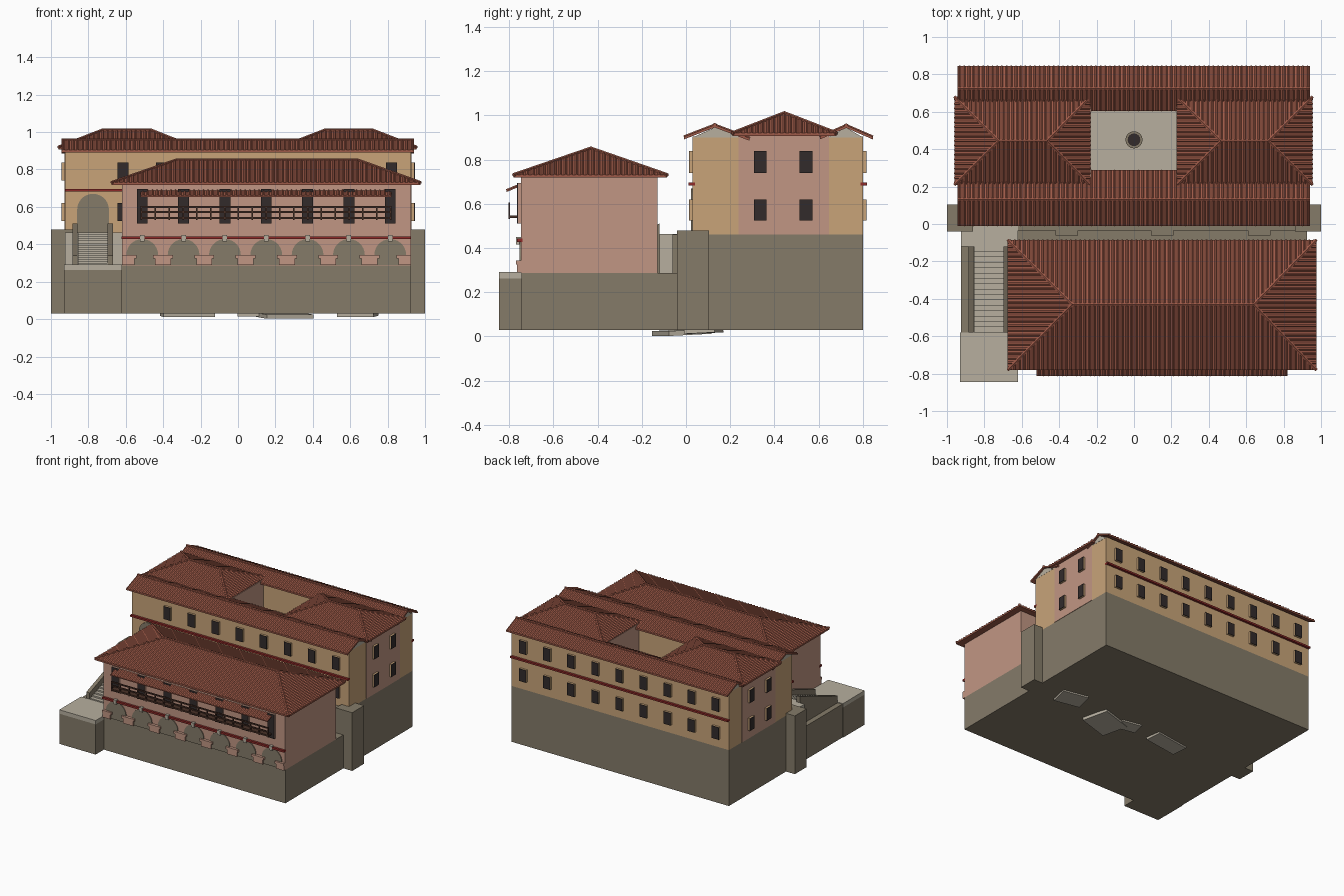
import bpy, bmesh, math
from mathutils import Vector, Matrix

if "Cube" in bpy.data.objects:
    bpy.data.objects.remove(bpy.data.objects["Cube"])


def lin(c):
    c /= 255
    return c / 12.92 if c < 0.04 else ((c + 0.055) / 1.055) ** 2.4


def mat(name, r, g, b):
    m = bpy.data.materials.new(name)
    m.diffuse_color = (lin(r), lin(g), lin(b), 1)
    m.use_nodes = True
    m.node_tree.nodes["Principled BSDF"].inputs["Base Color"].default_value = m.diffuse_color
    return m


TILE = mat("terracotta tile", 158, 90, 72)
WOOD = mat("dark wood", 72, 48, 38)
OCHRE = mat("ochre plaster", 200, 164, 121)
PINK = mat("pink plaster", 193, 150, 131)
STONE = mat("rough stone", 133, 123, 105)
PALE = mat("pale stone", 183, 175, 159)
RED = mat("red band", 142, 42, 40)
DARK = mat("dark opening", 50, 43, 43)


def finish(name, bm, m):
    bmesh.ops.recalc_face_normals(bm, faces=bm.faces)
    me = bpy.data.meshes.new(name)
    bm.to_mesh(me)
    bm.free()
    me.materials.append(m)
    ob = bpy.data.objects.new(name, me)
    bpy.context.collection.objects.link(ob)
    return ob


def add_box(bm, x0, x1, y0, y1, z0, z1):
    mx = Matrix.Translation(((x0 + x1) / 2, (y0 + y1) / 2, (z0 + z1) / 2))
    mx = mx @ Matrix.Diagonal((x1 - x0, y1 - y0, z1 - z0, 1))
    bmesh.ops.create_cube(bm, size=1, matrix=mx)


def boxes(name, m, *dims):
    bm = bmesh.new()
    for d in dims:
        add_box(bm, *d)
    return finish(name, bm, m)


def add_prism(bm, pts, offset):
    a = [bm.verts.new(p) for p in pts]
    b = [bm.verts.new(Vector(p) + Vector(offset)) for p in pts]
    bm.faces.new(a)
    bm.faces.new(b[::-1])
    for i in range(len(a)):
        j = (i + 1) % len(a)
        bm.faces.new((a[i], b[i], b[j], a[j]))


def add_rod(bm, p, q, r, sides=6):
    p, q = Vector(p), Vector(q)
    rot = (q - p).to_track_quat('Z', 'Y').to_matrix().to_4x4()
    bmesh.ops.create_cone(bm, cap_ends=True, segments=sides, radius1=r, radius2=r,
                          depth=(q - p).length, matrix=Matrix.Translation((p + q) / 2) @ rot)


# Rows of cover tiles running up one roof slope, cut short at the hips
def add_ribs(bm, p0, p1, q0, q1, step=0.025):
    p0, p1, q0, q1 = map(Vector, (p0, p1, q0, q1))
    L = (p1 - p0).length
    d = (p1 - p0) / L
    a, b = (q0 - p0).dot(d), (q1 - p0).dot(d)
    up = q0 - p0 - a * d
    n = d.cross(up).normalized()
    if n.z < 0:
        n = -n
    count = round(L / step)
    for i in range(count):
        s = (i + 0.5) * L / count
        h = min(1, s / a if a > 1e-4 else 1, (L - s) / (L - b) if L - b > 1e-4 else 1)
        c = p0 + d * s
        add_prism(bm, [c - d * 0.007, c + n * 0.006, c + d * 0.007], up * h)


def hip_roof(name, x0, x1, y0, y1, z0, rx0, rx1, ry, z1, t=0.012):
    A, B, C, D = [(x, y, z0 + t) for x, y in ((x0, y0), (x1, y0), (x1, y1), (x0, y1))]
    E, F = (rx0, ry, z1), (rx1, ry, z1)
    bm = bmesh.new()
    v = [bm.verts.new(p) for p in (A, B, C, D, E, F)]
    w = [bm.verts.new((p[0], p[1], z0)) for p in (A, B, C, D)]
    for f in ((0, 1, 5, 4), (1, 2, 5), (2, 3, 4, 5), (3, 0, 4)):
        bm.faces.new([v[i] for i in f])
    for i in range(4):
        j = (i + 1) % 4
        bm.faces.new((v[i], w[i], w[j], v[j]))
    bm.faces.new(w)
    add_ribs(bm, A, B, E, F)
    add_ribs(bm, B, C, F, F)
    add_ribs(bm, C, D, F, E)
    add_ribs(bm, D, A, E, E)
    for p, q in ((A, E), (D, E), (B, F), (C, F), (E, F)):
        add_rod(bm, p, q, 0.009)
    return finish(name, bm, TILE)


def slopes(name, x0, x1, planes, t=0.012):
    bm = bmesh.new()
    for ye, ze, yr, zr in planes:
        p0, p1, q0, q1 = (x0, ye, ze), (x1, ye, ze), (x0, yr, zr), (x1, yr, zr)
        add_prism(bm, [p0, p1, q1, q0], (0, 0, -t))
        add_ribs(bm, p0, p1, q0, q1)
    if len(planes) > 1:
        add_rod(bm, (x0, yr, zr), (x1, yr, zr), 0.009)
    return finish(name, bm, TILE)


# Round-headed panel facing the front
def add_arch(bm, x, r, z0, zc, y, t=0.008):
    pts = [(x + r, y, z0)]
    pts += [(x + r * math.cos(math.pi * i / 14), y, zc + r * math.sin(math.pi * i / 14)) for i in range(15)]
    pts += [(x - r, y, z0)]
    add_prism(bm, pts, (0, -t, 0))


# Projecting window surrounds with a dark pane on the outer face
def windows(name, m, axis, side, wall, centres, rows, w=0.058, depth=0.014):
    fr, pn = [], []
    a, b = sorted((wall - side * 0.01, wall + side * depth))
    c, d = sorted((wall + side * depth, wall + side * (depth + 0.003)))
    for u in centres:
        for z0, z1 in rows:
            for out, lo, hi in ((fr, a, b), (pn, c, d)):
                span = (u - w / 2, u + w / 2)
                out.append((*span, lo, hi, z0, z1) if axis == 'y' else (lo, hi, *span, z0, z1))
    boxes(name + "_surrounds", m, *fr)
    boxes(name + "_panes", DARK, *pn)


# Stone terraces and buttresses
boxes("lower_base", STONE, (-0.925, 0.925, -0.745, 0, 0.03, 0.287))
boxes("landing_base", STONE, (-0.93, -0.62, -0.845, -0.58, 0.03, 0.262))
boxes("upper_base", STONE, (-0.925, 0.925, -0.035, 0.80, 0.03, 0.46))
boxes("corner_buttresses", STONE, (-1, -0.86, -0.04, 0.105, 0.03, 0.478),
      (0.86, 1, -0.04, 0.105, 0.03, 0.478))
boxes("terrace_buttresses", STONE, *[(x - 0.06, x + 0.06, -0.062, 0, 0.28, 0.46) for x in (-0.36, 0.15, 0.67)])

# Entrance stair
boxes("lower_landing", PALE, (-0.93, -0.62, -0.845, -0.58, 0.262, 0.292))
boxes("upper_landing", PALE, (-0.925, -0.62, -0.12, 0.03, 0.28, 0.463))
N = 16
boxes("stair_steps", PALE, *[(-0.856, -0.694, -0.58 + 0.46 * i / N, -0.11, 0.28, 0.29 + 0.172 * (i + 1) / N)
                             for i in range(N)])
bm = bmesh.new()
for x in (-0.885, -0.697):
    add_prism(bm, [(x, -0.58, 0.28), (x, -0.58, 0.34), (x, -0.12, 0.51), (x, -0.12, 0.28)], (0.028, 0, 0))
finish("stair_parapets", bm, STONE)
bm = bmesh.new()
add_arch(bm, -0.775, 0.085, 0.46, 0.585, 0.03)
finish("entrance_arch", bm, STONE)

# Front building
boxes("front_house_walls", PINK, (-0.62, 0.925, -0.747, -0.13, 0.287, 0.722))
hip_roof("front_house_roof", -0.675, 0.975, -0.78, -0.085, 0.718, -0.33, 0.64, -0.43, 0.85)
BAYS = [-0.512 + 0.221 * i for i in range(7)]
bm = bmesh.new()
for x in BAYS:
    add_arch(bm, x, 0.085, 0.29, 0.343, -0.745)
finish("arcade_arches", bm, STONE)
EDGES = [-0.595] + [(a + b) / 2 for a, b in zip(BAYS, BAYS[1:])] + [0.9]
boxes("arcade_piers", PINK,
      *[(max(x - 0.042, -0.62), min(x + 0.042, 0.925), -0.764, -0.74, 0.288, 0.325) for x in EDGES],
      *[(max(x - 0.053, -0.62), min(x + 0.053, 0.925), -0.768, -0.74, 0.325, 0.343) for x in EDGES])
boxes("arch_keystones", PALE, *[(x - 0.012, x + 0.012, -0.768, -0.74, 0.416, 0.45) for x in BAYS])
boxes("front_house_band", RED, (-0.622, 0.926, -0.764, -0.74, 0.427, 0.442))
windows("front_house", PINK, 'y', -1, -0.747, BAYS, [(0.51, 0.695)])

# Balcony and its tiled canopy
rail = [(-0.52, 0.82, -0.803, -0.795, z - 0.005, z + 0.005) for z in (0.60, 0.572)]
posts = [(x - 0.004, x + 0.004, -0.803, -0.795, 0.53, 0.605) for x in [-0.516 + 1.332 * i / 18 for i in range(19)]]
boxes("balcony_railing", WOOD, *rail, *posts)
boxes("balcony_floor", WOOD, (-0.52, 0.82, -0.803, -0.74, 0.535, 0.547))
slopes("balcony_canopy", -0.52, 0.82, [(-0.812, 0.66, -0.745, 0.688)], 0.007)

# Rear building: two long wings joined by two hipped blocks around a court
boxes("front_wing_walls", OCHRE, (-0.925, 0.925, 0.03, 0.25, 0.46, 0.905))
boxes("rear_wing_walls", OCHRE, (-0.925, 0.925, 0.64, 0.80, 0.46, 0.905))
boxes("side_block_walls", PINK, (-0.928, -0.23, 0.238, 0.647, 0.46, 0.915),
      (0.227, 0.928, 0.238, 0.647, 0.46, 0.915))
bm = bmesh.new()
for y0, yr, y1 in ((0.03, 0.13, 0.25), (0.64, 0.725, 0.80)):
    add_prism(bm, [(-0.926, y0, 0.90), (-0.926, y1, 0.90), (-0.926, yr, 0.945)], (1.852, 0, 0))
finish("gable_ends", bm, PALE)
slopes("front_wing_roof", -0.945, 0.94, [(-0.01, 0.903, 0.13, 0.957), (0.288, 0.897, 0.13, 0.957)])
slopes("rear_wing_roof", -0.945, 0.94, [(0.845, 0.903, 0.725, 0.955), (0.605, 0.903, 0.725, 0.955)])
hip_roof("left_block_roof", -0.96, -0.235, 0.21, 0.68, 0.907, -0.725, -0.465, 0.445, 1.01)
hip_roof("right_block_roof", 0.23, 0.955, 0.21, 0.68, 0.907, 0.465, 0.72, 0.445, 1.01)
boxes("wing_bands", RED, (-0.926, 0.926, 0.012, 0.04, 0.682, 0.696),
      (-0.926, 0.926, 0.79, 0.818, 0.682, 0.696))
ROWS = [(0.525, 0.62), (0.74, 0.838)]
windows("front_wing", OCHRE, 'y', -1, 0.03, [-0.615 + 0.205 * i for i in range(8)], ROWS)
windows("rear_wing", OCHRE, 'y', 1, 0.80, [-0.82 + 0.205 * i for i in range(9)], ROWS)
for label, s in (("left_block", -1), ("right_block", 1)):
    windows(label, OCHRE, 'x', s, s * 0.928, [0.336, 0.543], ROWS)

# Courtyard with its well
boxes("courtyard_floor", PALE, (-0.235, 0.23, 0.24, 0.65, 0.455, 0.463), (-0.2, 0.2, 0.305, 0.595, 0.46, 0.469))
bm = bmesh.new()
add_rod(bm, (0, 0.45, 0.46), (0, 0.45, 0.52), 0.046, 16)
finish("well", bm, STONE)
bm = bmesh.new()
add_rod(bm, (0, 0.45, 0.518), (0, 0.45, 0.523), 0.034, 16)
finish("well_opening", bm, DARK)

# Tilted slabs under the base
bm = bmesh.new()
for x, y, w, d, z, turn in ((-0.27, 0.03, 0.28, 0.12, 0.025, 0.15), (0.08, 0.04, 0.15, 0.1, 0.027, -0.2),
                            (0.25, -0.02, 0.26, 0.2, 0.018, 0.3), (0.64, 0.08, 0.2, 0.14, 0.026, -0.2)):
    mx = Matrix.Translation((x, y, z)) @ Matrix.Rotation(turn, 4, 'Z') @ Matrix.Rotation(0.05, 4, 'X')
    bmesh.ops.create_cube(bm, size=1, matrix=mx @ Matrix.Diagonal((w, d, 0.022, 1)))
finish("footing_slabs", bm, PALE)
